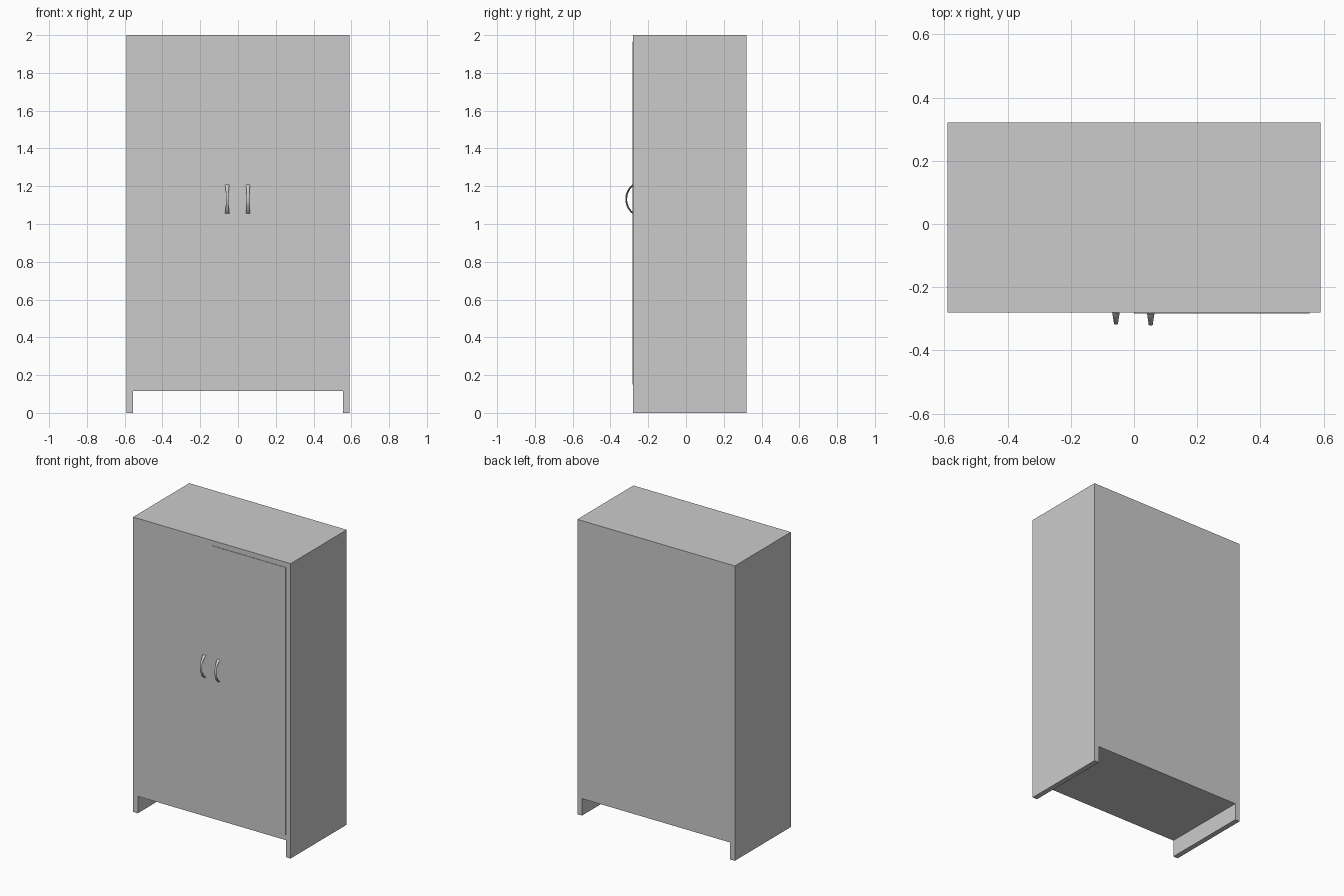
import bpy, bmesh, math

if "Cube" in bpy.data.objects:
    bpy.data.objects.remove(bpy.data.objects["Cube"])

W, T = 0.591, 0.035          # half width, board thickness
FRONT, BACK = -0.28, 0.321   # carcass depth limits
FLOOR, TOP = 0.115, 2.0


def box(name, x, y, z):
    """Box from (min, max) ranges on each axis."""
    bm = bmesh.new()
    bmesh.ops.create_cube(bm, size=1)
    for v in bm.verts:
        v.co = [r[0] if c < 0 else r[1] for c, r in zip(v.co, (x, y, z))]
    me = bpy.data.meshes.new(name)
    bm.to_mesh(me)
    bm.free()
    ob = bpy.data.objects.new(name, me)
    bpy.context.collection.objects.link(ob)
    return ob


def handle(name, cx, y0, z0, steps=20, sides=12):
    """Bowed pull: flattened section swept on an arc, flared at both ends."""
    half, bulge = 0.074, 0.035
    radius = (half ** 2 + bulge ** 2) / (2 * bulge)
    span = math.asin(half / radius)
    bm = bmesh.new()
    rings = []
    for i in range(steps + 1):
        t = 2 * i / steps - 1
        a = t * span
        wide = 0.007 + 0.005 * max(0, (abs(t) - 0.3) / 0.7) ** 1.5
        ring = []
        for k in range(sides):
            b = 2 * math.pi * k / sides
            r = radius + 0.0035 * math.sin(b)
            y = y0 - (r * math.cos(a) - (radius - bulge))
            ring.append(bm.verts.new((cx + wide * math.cos(b), y, z0 + r * math.sin(a))))
        rings.append(ring)
    for r0, r1 in zip(rings, rings[1:]):
        for k in range(sides):
            n = (k + 1) % sides
            bm.faces.new((r0[k], r0[n], r1[n], r1[k]))
    bm.faces.new(rings[0])
    bm.faces.new(rings[-1])
    bmesh.ops.recalc_face_normals(bm, faces=bm.faces)
    me = bpy.data.meshes.new(name)
    bm.to_mesh(me)
    bm.free()
    ob = bpy.data.objects.new(name, me)
    bpy.context.collection.objects.link(ob)
    bpy.ops.object.select_all(action='DESELECT')
    ob.select_set(True)
    bpy.context.view_layer.objects.active = ob
    bpy.ops.object.shade_smooth_by_angle(angle=math.radians(40))


# Carcass: sides run to the ground as feet
box("left_side", (-W, -W + T), (FRONT, BACK), (0, TOP))
box("right_side", (W - T, W), (FRONT, BACK), (0, TOP))
inner = (-W + T, W - T)
box("top_panel", inner, (FRONT, BACK), (TOP - T, TOP))
box("bottom_panel", inner, (FRONT, BACK), (FLOOR, FLOOR + T))
box("back_panel", inner, (BACK - 0.02, BACK), (FLOOR + T, TOP - T))

# Inset doors, the right one very slightly proud, each with its pull
door_z = (FLOOR + T, TOP - T)
box("left_door", (-W + T, 0), (FRONT, FRONT + 0.025), door_z)
box("right_door", (0, W - T), (FRONT - 0.003, FRONT + 0.022), door_z)
handle("left_handle", -0.057, FRONT, 1.132)
handle("right_handle", 0.053, FRONT - 0.003, 1.132)
